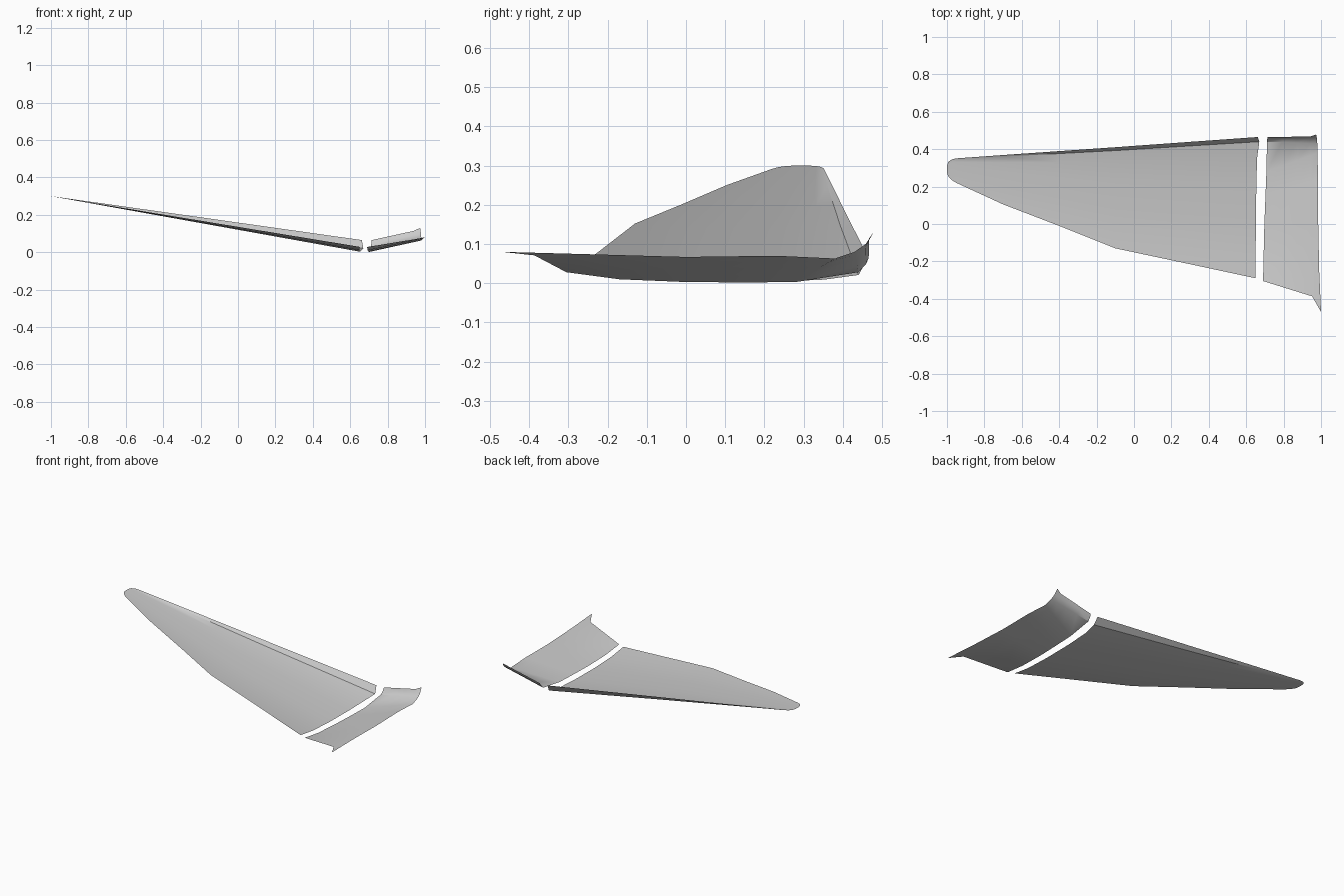
import bpy
import math
from mathutils import Vector

cube = bpy.data.objects.get("Cube")
if cube:
    bpy.data.objects.remove(cube, do_unlink=True)

# One plain grey for both panels
grey = bpy.data.materials.new("light_grey")
grey.use_nodes = True
color = (0.6, 0.6, 0.6, 1)
grey.diffuse_color = color
grey.node_tree.nodes["Principled BSDF"].inputs["Base Color"].default_value = color


def loft(name, sections):
    """Thin sheet through sections of equal point count, facing up."""
    n = len(sections[0])
    verts = [p for s in sections for p in s]
    faces = []
    for i in range(len(sections) - 1):
        for j in range(n - 1):
            a = i * n + j
            faces.append((a, a + n, a + n + 1, a + 1))
    mesh = bpy.data.meshes.new(name)
    mesh.from_pydata(verts, [], faces)
    mesh.update()
    if sum(p.normal.z * p.area for p in mesh.polygons) < 0:
        mesh.flip_normals()
    mesh.materials.append(grey)
    obj = bpy.data.objects.new(name, mesh)
    bpy.context.collection.objects.link(obj)
    bpy.ops.object.select_all(action='DESELECT')
    obj.select_set(True)
    bpy.context.view_layer.objects.active = obj
    bpy.ops.object.shade_smooth_by_angle(angle=math.radians(35))
    return obj


# Long panel: one cambered section (chord fraction, x shift, height),
# with a creased upturned rear lip, fading out towards the tip
camber = [(0, 0, .026), (.16, 0, .008), (.38, .002, 0), (.65, .004, 0),
          (.85, .008, .006), (.967, .02, .018), (1, .012, .062)]
# Stations: x, front y, rear y
stations = [(.65, -.29, .465), (.3, -.215, .44), (-.1, -.13, .411),
            (-.4, -.01, .39), (-.7, .105, .369), (-.95, .22, .351),
            (-.975, .235, .345), (-.993, .255, .332), (-1, .275, .31)]
sections = []
for x, front, rear in stations:
    fade = (x + 1) / 1.65
    sections.append([Vector((x + dx * fade, front + t * (rear - front),
                             .003 + .18 * (.65 - x) + h * fade))
                     for t, dx, h in camber])
loft("long_wing_panel", sections)

# Short panel: lofted between an inner and an outer rail
inner = [(.69, -.305, .028), (.693, -.17, .01), (.697, 0, .003), (.703, .15, .002),
         (.708, .28, .003), (.711, .44, .028), (.713, .46, .05), (.715, .466, .065)]
outer = [(.995, -.4, .078), (.99, -.25, .074), (.985, 0, .067), (.983, .23, .07),
         (.982, .38, .063), (.98, .43, .08), (.978, .458, .1), (.975, .467, .122)]
inner, outer = [[Vector(p) for p in rail] for rail in (inner, outer)]
sections = [[a.lerp(b, u) for a, b in zip(inner, outer)] for u in (0, .3, .6, .86)]

# Pointed outer corners
outer[0] = Vector((1, -.47, .08))
outer[-1] = Vector((.974, .478, .13))
sections.append(outer)
loft("short_wing_panel", sections)
